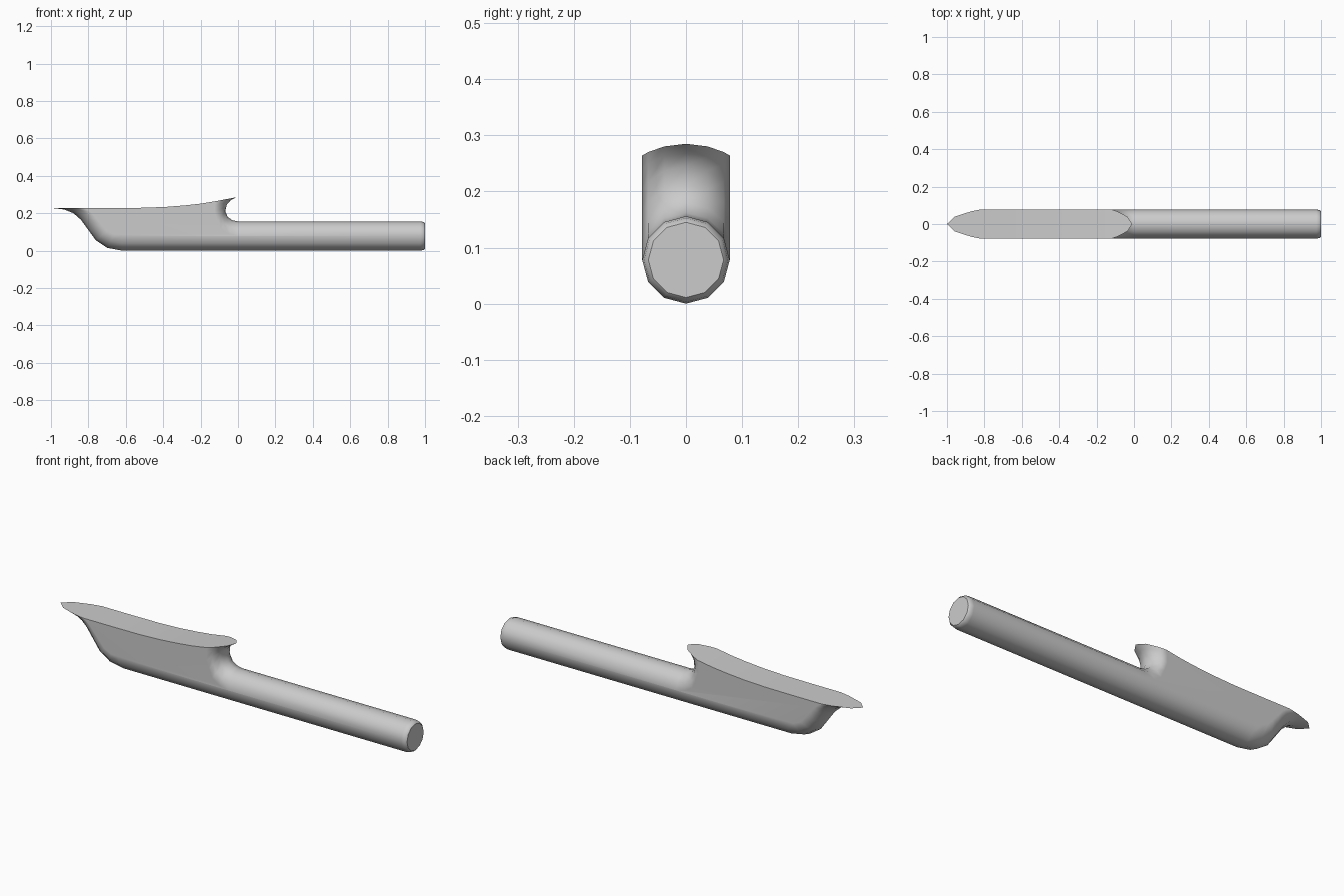
import bpy, bmesh
from math import sin, cos, pi

cube = bpy.data.objects.get("Cube")
if cube:
    bpy.data.objects.remove(cube)

R = 0.078   # handle radius, also half the width of the head
SEG = 3     # facets per quarter circle

# Each station is (ridge x, ridge z, shoulder x, shoulder z)
BOW = [(-.62, 0, -.62, R), (-.70, .015, -.66, .086), (-.76, .055, -.70, .105),
       (-.80, .11, -.73, .14), (-.84, .165, -.76, .175), (-.88, .2, -.78, .2),
       (-.93, .22, -.80, .217), (-1, .228, -.82, .228)]
STERN = [(0, 2 * R, 0, R), (-.03, .162, -.05, .09), (-.055, .18, -.09, .115),
         (-.068, .21, -.11, .16), (-.06, .245, -.125, .2),
         (-.04, .268, -.125, .24), (-.01, .285, -.12, .264)]
DECK = [(-.65, .228), (-.5, .229), (-.38, .234), (-.28, .242), (-.2, .251)]
CAP = [(.975, 1), (.992, .96), (1, .86)]   # x and radius factor

bm = bmesh.new()


def half_ring(kx, kz, sx, sz, power=1.0):
    """Half section from the -y shoulder over the ridge to the +y shoulder."""
    ring = []
    for i in range(2 * SEG + 1):
        a = pi * i / (2 * SEG)
        s = max(sin(a), 0) ** power
        ring.append(bm.verts.new((sx + (kx - sx) * s, -R * cos(a), sz + (kz - sz) * s)))
    return ring


def skin(rings):
    for a, b in zip(rings, rings[1:]):
        for i in range(len(a) - 1):
            bm.faces.new((a[i], a[i + 1], b[i + 1], b[i]))


def stations(rows):
    """Round sections that sharpen into a point toward the deck."""
    n = len(rows) - 1
    return [half_ring(*row, power=1 + 0.8 * (i / n) ** 2) for i, row in enumerate(rows)]


# Handle end rings, split into lower and upper halves
def end_half(sign):
    rings = []
    for x, f in CAP:
        ring = half_ring(x, R + sign * R * f, x, R)
        for v in ring:
            v.co.y *= f
        rings.append(ring)
    return rings


low_end, high_end = end_half(-1), end_half(1)
bow, stern = stations(BOW), stations(STERN)
skin(low_end[::-1] + bow)
skin(high_end[::-1] + stern)
bm.faces.new(low_end[-1] + high_end[-1][-2:0:-1])

# Flat side walls and the deck strip between them
deck = [[bm.verts.new((x, y, z)) for x, z in DECK] for y in (-R, R)]
for side, end in ((0, 0), (1, -1)):
    bm.faces.new([r[end] for r in bow] + deck[side] + [r[end] for r in stern[::-1]])
pairs = ([(bow[-1][0], bow[-1][-1])] + list(zip(*deck))
         + [(stern[-1][0], stern[-1][-1])])
for (a, b), (c, d) in zip(pairs, pairs[1:]):
    bm.faces.new((a, b, d, c))


# Pointed deck ends
def deck_tip(ring):
    for i in range(SEG - 1):
        bm.faces.new((ring[i], ring[i + 1], ring[-2 - i], ring[-1 - i]))
    bm.faces.new(ring[SEG - 1:SEG + 2])


deck_tip(bow[-1])
deck_tip(stern[-1])

bmesh.ops.remove_doubles(bm, verts=bm.verts, dist=0.0005)
bmesh.ops.recalc_face_normals(bm, faces=bm.faces)
mesh = bpy.data.meshes.new("handled_scoop")
bm.to_mesh(mesh)
bm.free()

# Plain grey material
grey = bpy.data.materials.new("light grey")
grey.use_nodes = True
colour = (0.6, 0.6, 0.6, 1)
grey.diffuse_color = colour
grey.node_tree.nodes["Principled BSDF"].inputs["Base Color"].default_value = colour
mesh.materials.append(grey)

body = bpy.data.objects.new("handled_scoop", mesh)
bpy.context.collection.objects.link(body)
bpy.context.view_layer.objects.active = body
body.select_set(True)
bpy.ops.object.shade_smooth_by_angle(angle=0.7)
normals = body.modifiers.new("even shading", 'WEIGHTED_NORMAL')
normals.keep_sharp = True
